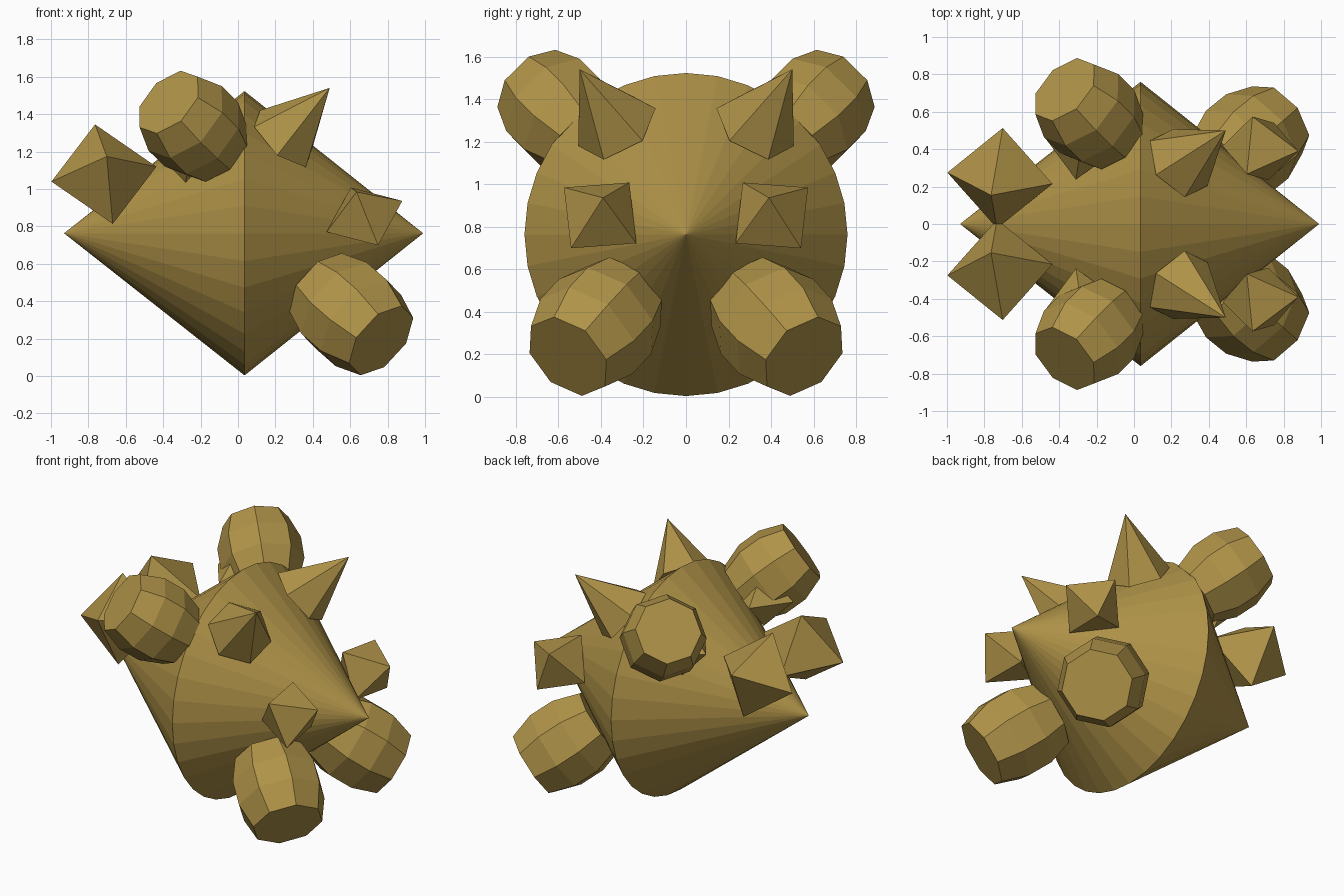
import bpy, bmesh, math
from mathutils import Vector

if "Cube" in bpy.data.objects:
    bpy.data.objects.remove(bpy.data.objects["Cube"])

mat = bpy.data.materials.new("ochre")
mat.diffuse_color = (0.43, 0.29, 0.065, 1)
mat.use_nodes = True
mat.node_tree.nodes["Principled BSDF"].inputs["Base Color"].default_value = mat.diffuse_color


def spun(name, base, axis, ref, profile, sides, side=1):
    """Faceted solid around an axis; profile = (distance, radius) pairs, side=-1 mirrors it in y."""
    n = Vector(axis).normalized()
    u = Vector(ref)
    u = (u - n * u.dot(n)).normalized()
    v = n.cross(u)
    bm = bmesh.new()
    rings = []
    for d, r in profile:
        count = sides if r > 0 else 1
        ring = []
        for i in range(count):
            a = 2 * math.pi * i / sides
            p = Vector(base) + n * d + (u * math.cos(a) + v * math.sin(a)) * r
            ring.append(bm.verts.new((p.x, p.y * side, p.z)))
        rings.append(ring)
    for lo, hi in zip(rings, rings[1:]):
        for i in range(sides):
            j = (i + 1) % sides
            quad = [lo[i % len(lo)], lo[j % len(lo)], hi[j % len(hi)], hi[i % len(hi)]]
            bm.faces.new(list(dict.fromkeys(quad)))
    for ring in (rings[0], rings[-1]):
        if len(ring) > 1:
            bm.faces.new(ring)
    bmesh.ops.recalc_face_normals(bm, faces=bm.faces[:])
    me = bpy.data.meshes.new(name)
    bm.to_mesh(me)
    bm.free()
    me.materials.append(mat)
    ob = bpy.data.objects.new(name, me)
    bpy.context.collection.objects.link(ob)
    return ob


def barrel(length, end_r, mid_r):
    h = length / 2
    return [(-h, end_r), (-h / 3, mid_r), (h / 3, mid_r), (h, end_r)]


def octahedron(r):
    return [(-r, 0), (0, r), (r, 0)]


# Double-cone body lying along x
spun("body", (0.035, 0, 0.763), (1, 0, 0), (0, 0, 1),
     [(-0.965, 0), (0, 0.76), (0.955, 0)], 32)

for s, tag in ((1, "back"), (-1, "front")):
    # Eight-sided barrels: lower ones and upper ones
    spun("lower_barrel_" + tag, (0.605, 0.425, 0.33), (0.64, 0.52, -0.56),
         (0.022, -0.183, -0.155), barrel(0.5, 0.225, 0.28), 8, s)
    spun("upper_barrel_" + tag, (-0.24, 0.59, 1.335), (-0.58, 0.575, 0.575),
         (0.075, -0.126, 0.209), barrel(0.45, 0.207, 0.262), 8, s)
    # Six-sided ear spike
    spun("ear_spike_" + tag, (0.24, 0.325, 1.268), (0.25, 0.175, 0.272),
         (0.03, -0.18, 0.087), [(0, 0.205), (0.409, 0)], 6, s)
    # Octahedra: eye, tail and one tucked by the upper barrel
    spun("eye_octahedron_" + tag, (0.676, 0.404, 0.853), (0.205, -0.014, 0.084),
         (-0.08, -0.137, 0.152), octahedron(0.219), 4, s)
    spun("tail_octahedron_" + tag, (-0.717, 0.245, 1.079), (-0.283, 0.03, -0.04),
         (0.022, 0.248, 0.089), octahedron(0.285), 4, s)
    spun("side_octahedron_" + tag, (-0.28, 0.44, 1.24), (-0.2, 0.03, 0),
         (-0.01, -0.205, 0), octahedron(0.205), 4, s)
